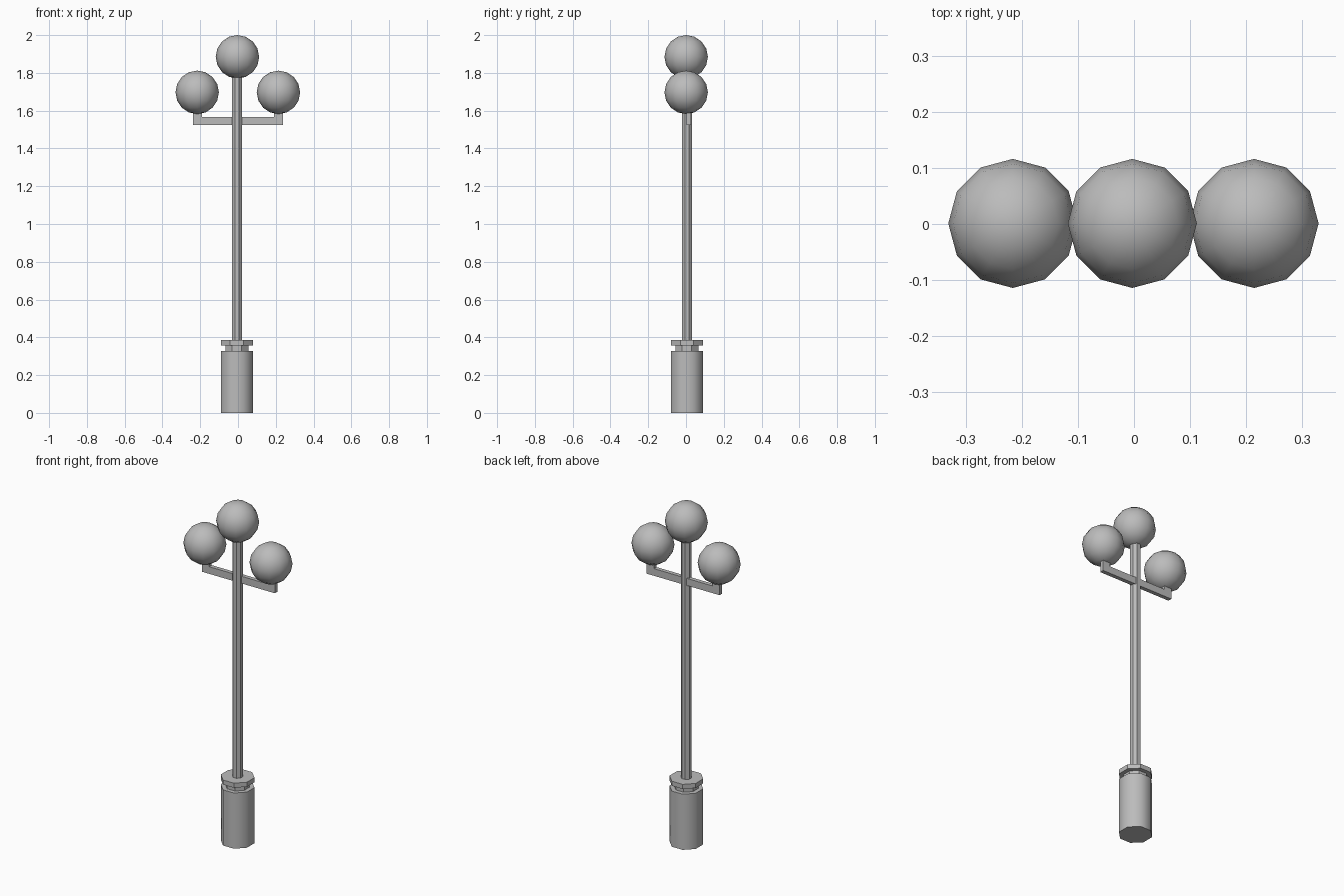
import bpy, bmesh, math

cube = bpy.data.objects.get("Cube")
if cube:
    bpy.data.objects.remove(cube, do_unlink=True)

grey = bpy.data.materials.new("plain_grey")
grey.use_nodes = True
colour = (0.5, 0.5, 0.5, 1)
grey.diffuse_color = colour
grey.node_tree.nodes["Principled BSDF"].inputs["Base Color"].default_value = colour

CX, CY = -0.006, 0.005   # axis of the post


def finish(name, bm, smooth_angle=None):
    mesh = bpy.data.meshes.new(name)
    bmesh.ops.recalc_face_normals(bm, faces=bm.faces)
    bm.to_mesh(mesh)
    bm.free()
    mesh.materials.append(grey)
    obj = bpy.data.objects.new(name, mesh)
    bpy.context.collection.objects.link(obj)
    if smooth_angle:
        bpy.ops.object.select_all(action='DESELECT')
        obj.select_set(True)
        bpy.context.view_layer.objects.active = obj
        bpy.ops.object.shade_smooth_by_angle(angle=math.radians(smooth_angle))
    return obj


def octagon(name, half_width, z0, z1, smooth_angle=None):
    """Eight-sided prism with flat sides facing the axes."""
    bm = bmesh.new()
    r = half_width / math.cos(math.pi / 8)
    ring = [bm.verts.new((CX + r * math.cos((i + 0.5) * math.pi / 4),
                          CY + r * math.sin((i + 0.5) * math.pi / 4), z0))
            for i in range(8)]
    face = bm.faces.new(ring)
    top = bmesh.ops.extrude_face_region(bm, geom=[face], use_keep_orig=True)
    verts = [g for g in top["geom"] if isinstance(g, bmesh.types.BMVert)]
    bmesh.ops.translate(bm, vec=(0, 0, z1 - z0), verts=verts)
    return finish(name, bm, smooth_angle)


def globe(name, x, z):
    bm = bmesh.new()
    bmesh.ops.create_uvsphere(bm, u_segments=12, v_segments=8, radius=0.115)
    bmesh.ops.translate(bm, vec=(x, 0.001, z), verts=bm.verts)
    return finish(name, bm, 60)


# Post, from the ground up
octagon("base", 0.085, 0, 0.327, 50)
octagon("collar_neck", 0.061, 0.327, 0.36)
octagon("collar", 0.085, 0.358, 0.385)
octagon("pole", 0.027, 0.385, 1.80)

# Cross arm with upturned ends
bm = bmesh.new()
half = [(0.237, 1.525), (0.237, 1.61), (0.19, 1.61), (0.19, 1.567)]
outline = half + [(-x, z) for x, z in reversed(half)]
face = bm.faces.new([bm.verts.new((x, 0.003, z)) for x, z in outline])
back = bmesh.ops.extrude_face_region(bm, geom=[face], use_keep_orig=True)
bmesh.ops.translate(bm, vec=(0, 0.024, 0),
                    verts=[g for g in back["geom"] if isinstance(g, bmesh.types.BMVert)])
finish("cross_arm", bm)

# Lamp globes
globe("top_globe", -0.003, 1.885)
globe("left_globe", 0.214, 1.697)
globe("right_globe", -0.216, 1.697)
